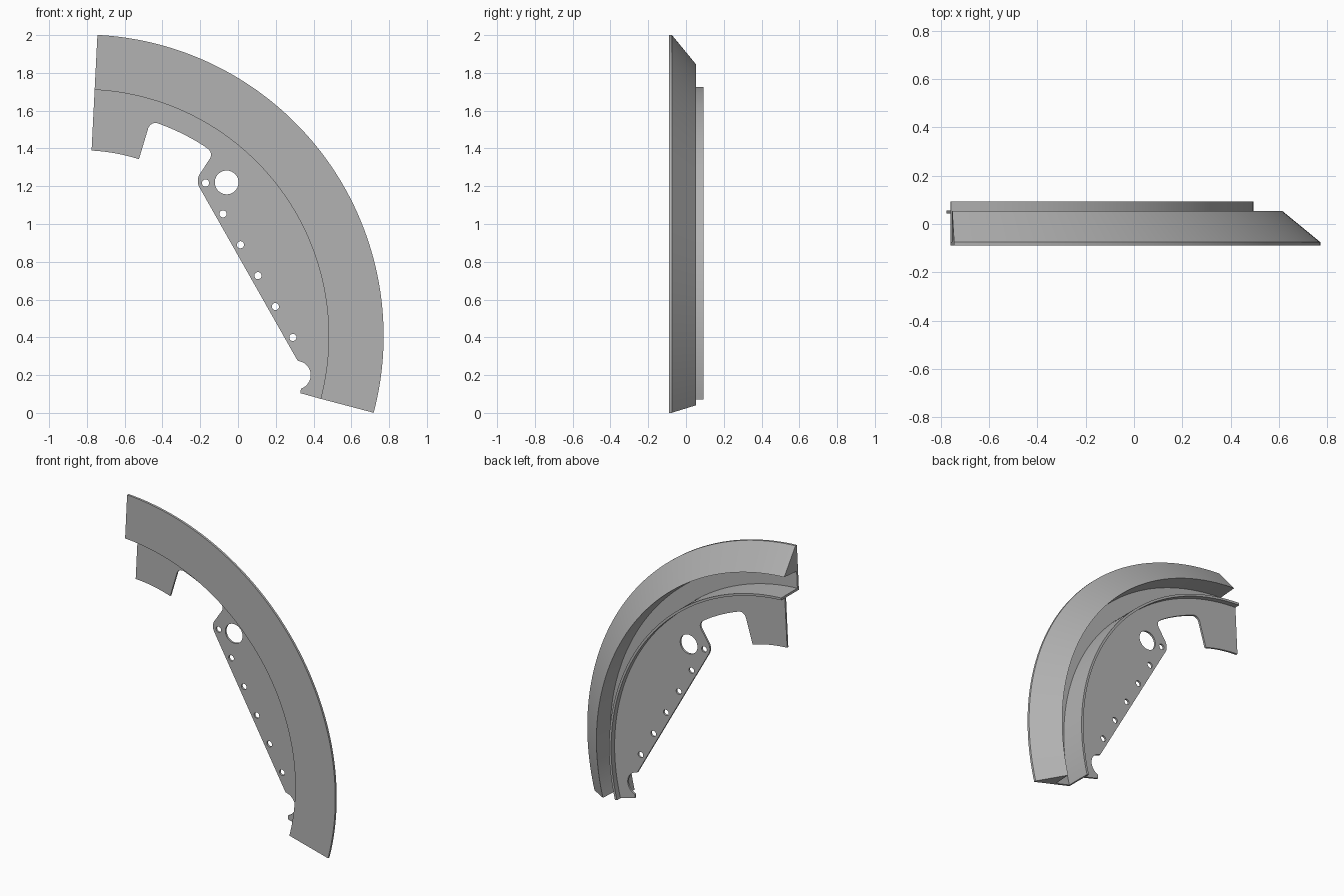
import bpy, bmesh
from math import sin, cos, radians, pi
from mathutils import Matrix

if "Cube" in bpy.data.objects:
    bpy.data.objects.remove(bpy.data.objects["Cube"])

# Arc centre and end angles shared by all parts
CX, CZ = -0.825, 0.407
START, END = radians(-14.75), radians(87.1)

grey = bpy.data.materials.new("plain grey")
grey.use_nodes = True
colour = (0.45, 0.45, 0.45, 1)
grey.diffuse_color = colour
grey.node_tree.nodes["Principled BSDF"].inputs["Base Color"].default_value = colour


def arc(cx, cz, r, a, b, n):
    return [(cx + r * cos(a + (b - a) * i / n), cz + r * sin(a + (b - a) * i / n))
            for i in range(n + 1)]


def add_object(name, mesh):
    obj = bpy.data.objects.new(name, mesh)
    bpy.context.collection.objects.link(obj)
    mesh.materials.clear()
    mesh.materials.append(grey)
    bpy.ops.object.select_all(action='DESELECT')
    obj.select_set(True)
    bpy.context.view_layer.objects.active = obj
    bpy.ops.object.shade_smooth_by_angle(angle=radians(25))
    return obj


def sweep(name, section, steps=72):
    """Sweep a closed (radius, y) section along the arc and cap both ends."""
    bm = bmesh.new()
    loops = []
    for i in range(steps + 1):
        a = START + (END - START) * i / steps
        loops.append([bm.verts.new((CX + r * cos(a), y, CZ + r * sin(a))) for r, y in section])
    n = len(section)
    for p, q in zip(loops, loops[1:]):
        for k in range(n):
            m = (k + 1) % n
            bm.faces.new((p[k], p[m], q[m], q[k]))
    bm.faces.new(loops[0])
    bm.faces.new(loops[-1])
    bmesh.ops.recalc_face_normals(bm, faces=bm.faces)
    mesh = bpy.data.meshes.new(name)
    bm.to_mesh(mesh)
    bm.free()
    return add_object(name, mesh)


def plate(name, loops, y_mid, thickness):
    """Flat plate in the xz plane: first loop is the outline, the rest are holes."""
    curve = bpy.data.curves.new(name + "_outline", 'CURVE')
    curve.dimensions = '2D'
    curve.fill_mode = 'BOTH'
    curve.extrude = thickness / 2
    for pts in loops:
        spline = curve.splines.new('POLY')
        spline.points.add(len(pts) - 1)
        for point, (x, z) in zip(spline.points, pts):
            point.co = (x, z, 0, 1)
        spline.use_cyclic_u = True
    helper = bpy.data.objects.new(name + "_outline", curve)
    bpy.context.collection.objects.link(helper)
    bpy.context.view_layer.update()
    graph = bpy.context.evaluated_depsgraph_get()
    mesh = bpy.data.meshes.new_from_object(helper.evaluated_get(graph))
    bpy.data.objects.remove(helper)
    mesh.transform(Matrix.Translation((0, y_mid, 0)) @ Matrix.Rotation(pi / 2, 4, 'X'))
    bm = bmesh.new()
    bm.from_mesh(mesh)
    bmesh.ops.remove_doubles(bm, verts=bm.verts, dist=0.0001)
    bmesh.ops.recalc_face_normals(bm, faces=bm.faces)
    bm.to_mesh(mesh)
    bm.free()
    mesh.name = name
    return add_object(name, mesh)


# Curved rim: bevelled outer wedge, front face and thin inner wall
sweep("curved_rim", [(1.305, -0.09), (1.596, -0.09), (1.596, -0.075), (1.44, 0.053),
                     (1.43, -0.075), (1.32, -0.075), (1.32, 0.093), (1.305, 0.093)])

# Web plate outline: rim arc, end tab, recess, mounting ear, straight edge, notch
outline = arc(CX, CZ, 1.31, START, END, 72)
outline += arc(CX, CZ, 0.983, END, radians(72.2), 10)
outline += arc(-0.437, 1.495, 0.04, radians(162), radians(72), 8)
outline += arc(CX, CZ, 1.195, radians(69), radians(57.5), 12)
outline += arc(-0.183, 1.366, 0.04, radians(50), radians(-38), 8)
outline += arc(-0.143, 1.228, 0.07, radians(142), radians(210), 8)
outline += [(0.315, 0.277)]
outline += arc(0.31, 0.2, 0.075, radians(75), radians(-70), 16)
outline += [(0.332, 0.122), (0.332, 0.104)]

# Large hole and a row of small holes along the straight edge
holes = [arc(-0.06, 1.22, 0.063, 0, 2 * pi, 40)[:-1]]
for i in range(6):
    holes.append(arc(-0.172 + 0.0925 * i, 1.217 - 0.1635 * i, 0.019, 0, 2 * pi, 20)[:-1])

plate("web_plate", [outline] + holes, 0.05, 0.013)
